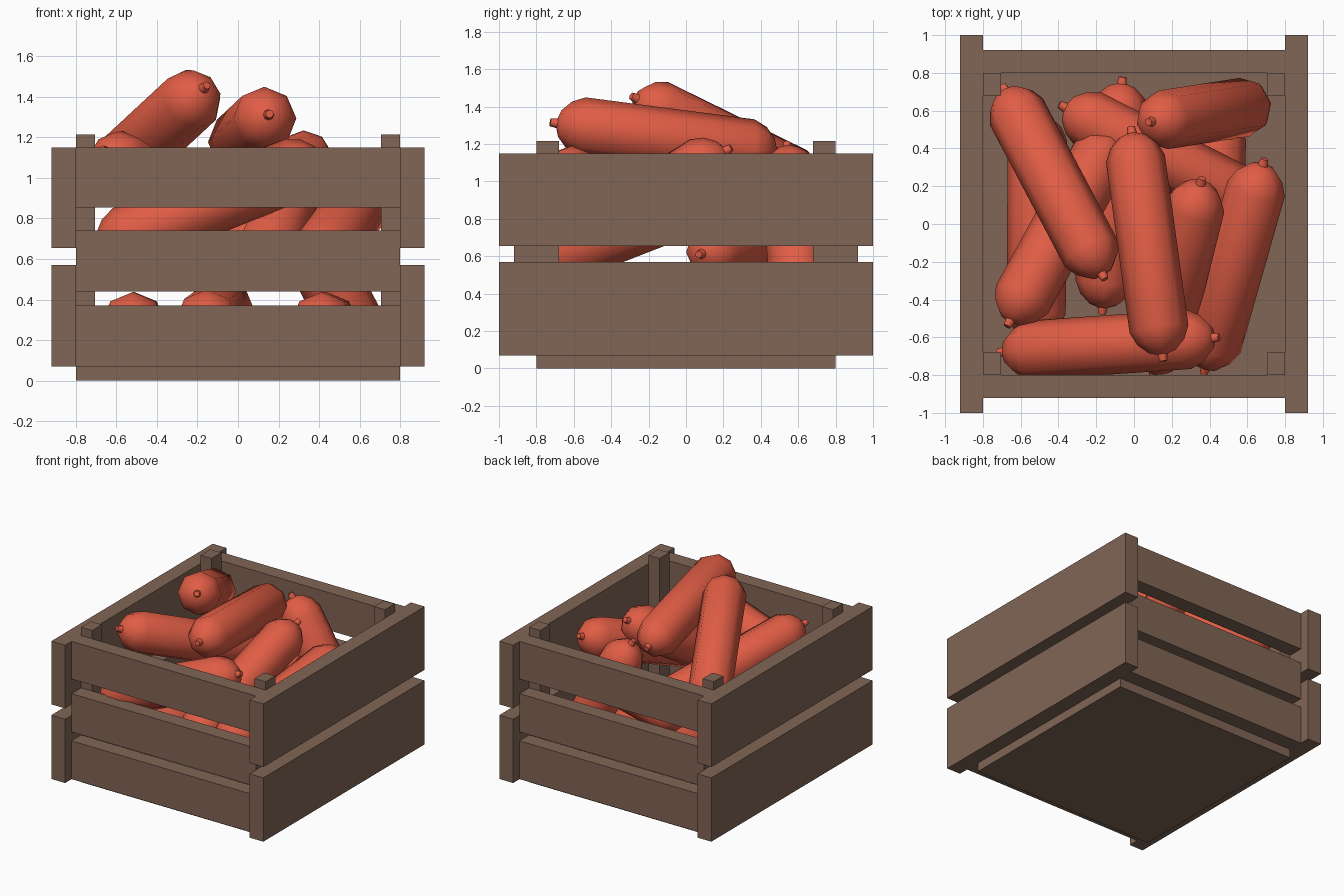
import bpy, bmesh, math
from mathutils import Vector

if "Cube" in bpy.data.objects:
    bpy.data.objects.remove(bpy.data.objects["Cube"])


def material(name, rgb):
    m = bpy.data.materials.new(name)
    m.diffuse_color = (*rgb, 1)
    m.use_nodes = True
    m.node_tree.nodes["Principled BSDF"].inputs["Base Color"].default_value = m.diffuse_color
    return m


WOOD = material("brown wood", (0.22, 0.13, 0.093))
RED = material("sausage red", (0.75, 0.11, 0.06))


def finish(name, bm, mat):
    bmesh.ops.recalc_face_normals(bm, faces=bm.faces)
    me = bpy.data.meshes.new(name)
    bm.to_mesh(me)
    bm.free()
    me.materials.append(mat)
    ob = bpy.data.objects.new(name, me)
    bpy.context.collection.objects.link(ob)
    return ob


def box(name, x0, x1, y0, y1, z0, z1):
    bm = bmesh.new()
    bmesh.ops.create_cube(bm, size=1)
    for v in bm.verts:
        v.co = ((x0 + x1) / 2 + v.co.x * (x1 - x0),
                (y0 + y1) / 2 + v.co.y * (y1 - y0),
                (z0 + z1) / 2 + v.co.z * (z1 - z0))
    return finish(name, bm, WOOD)


# Crate floor
box("crate_floor", -0.8, 0.8, -0.8, 0.8, 0, 0.12)

# Crate walls: three narrow planks front and back, two wide planks per side
for s, label in ((-1, "front"), (1, "back")):
    y0, y1 = sorted((s * 0.8, s * 0.92))
    for z0, z1 in ((0.07, 0.37), (0.44, 0.74), (0.855, 1.15)):
        box(label + "_plank", -0.8, 0.8, y0, y1, z0, z1)
for s, label in ((-1, "left"), (1, "right")):
    x0, x1 = sorted((s * 0.8, s * 0.92))
    for z0, z1 in ((0.07, 0.57), (0.655, 1.15)):
        box(label + "_plank", x0, x1, -1, 1, z0, z1)

# Corner posts
for sx in (-1, 1):
    for sy in (-1, 1):
        x0, x1 = sorted((sx * 0.705, sx * 0.8))
        y0, y1 = sorted((sy * 0.68, sy * 0.8))
        box("corner_post", x0, x1, y0, y1, 0.12, 1.215)

# Half profile of a sausage: (distance from the middle, radius)
HALF = [(0.46, 0.157), (0.53, 0.125), (0.58, 0.072), (0.595, 0.027), (0.632, 0.02)]
PROFILE = [(-d, r) for d, r in reversed(HALF)] + HALF
SIDES = 8


def sausage(tip_a, tip_b):
    a, b = Vector(tip_a), Vector(tip_b)
    mid, axis = (a + b) / 2, (b - a).normalized()
    side = axis.cross(Vector((0, 0, 1))).normalized()
    up = side.cross(axis)
    bm = bmesh.new()
    rings = []
    for d, r in PROFILE:
        ring = []
        for i in range(SIDES):
            t = math.tau * i / SIDES
            ring.append(bm.verts.new(mid + axis * d + (side * math.cos(t) + up * math.sin(t)) * r))
        rings.append(ring)
    for p, q in zip(rings, rings[1:]):
        for i in range(SIDES):
            j = (i + 1) % SIDES
            bm.faces.new((p[i], p[j], q[j], q[i]))
    bm.faces.new(rings[0])
    bm.faces.new(rings[-1])
    ob = finish("sausage", bm, RED)
    bpy.ops.object.select_all(action='DESELECT')
    ob.select_set(True)
    bpy.context.view_layer.objects.active = ob
    bpy.ops.object.shade_smooth_by_angle(angle=math.radians(50))


# Pile of sausages, given by their two tips
for tips in (
    ((-0.15, -0.30, 1.46), (-0.70, 0.74, 0.95)),    # top, leaning left
    ((0.155, -0.72, 1.315), (-0.015, 0.51, 1.155)),  # top, middle
    ((0.08, 0.54, 1.20), (0.66, 0.63, 0.10)),       # steep, back right
    ((0.69, 0.34, 1.00), (0.37, -0.79, 0.56)),      # along right wall
    ((0.36, 0.24, 1.18), (0.10, -0.80, 0.52)),      # under the middle one
    ((-0.72, -0.68, 0.64), (0.45, -0.60, 1.11)),    # across the front
    ((-0.67, -0.54, 1.14), (-0.10, 0.50, 0.72)),    # left, diagonal
    ((-0.39, 0.63, 0.75), (0.72, 0.07, 0.61)),      # across the back
    ((-0.06, 0.79, 0.36), (-0.17, -0.49, 0.28)),    # on the floor
    ((-0.52, -0.65, 0.28), (-0.51, 0.62, 0.28)),
    ((0.41, -0.64, 0.28), (0.44, 0.62, 0.28)),
):
    sausage(*tips)
